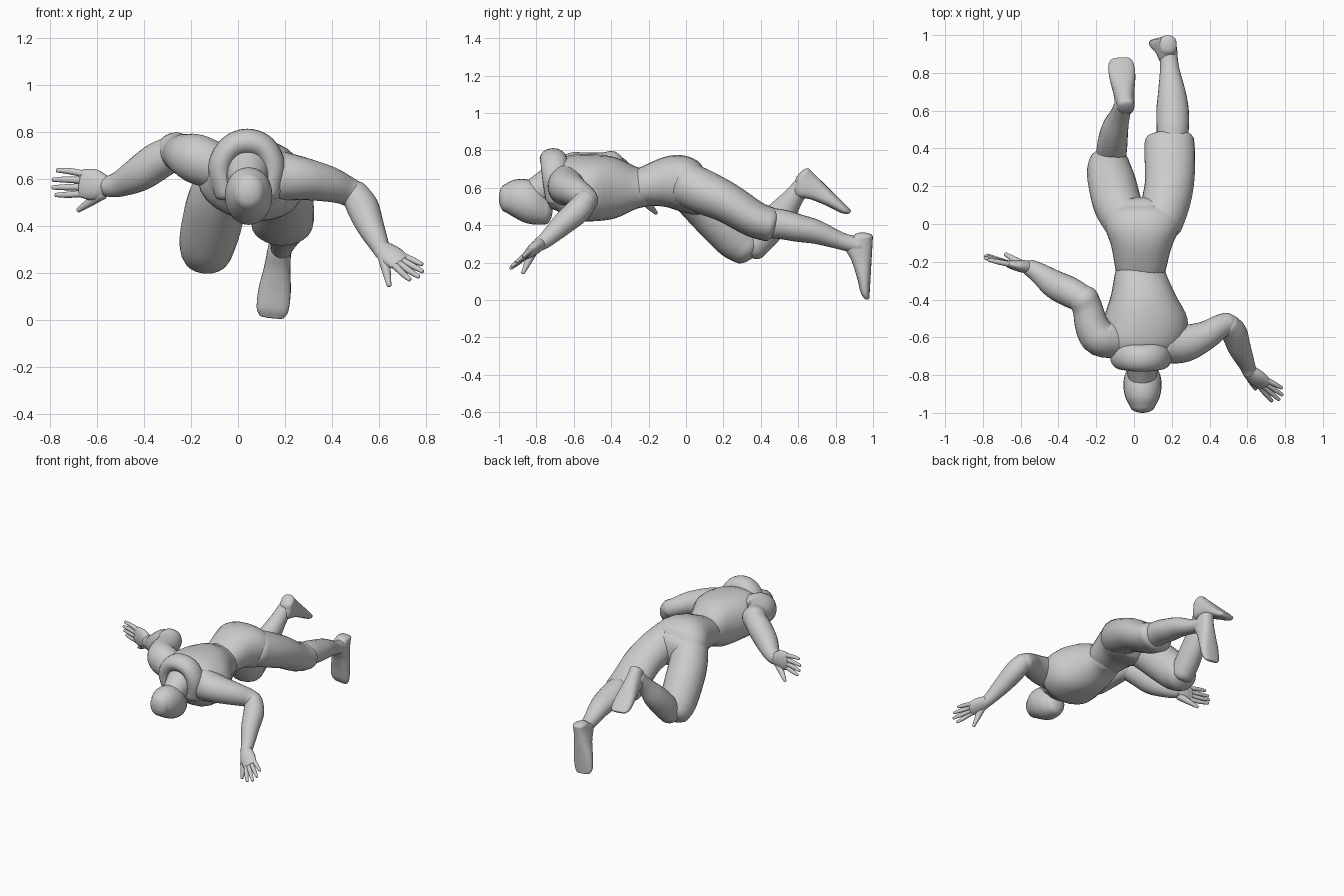
import bpy
import bmesh
import math
from mathutils import Vector as V

SIDES = 24


def spline(rows, steps=4):
    """Catmull-Rom resampling of rows of equal length."""
    out = []
    for i in range(len(rows) - 1):
        p0, p1 = rows[max(i - 1, 0)], rows[i]
        p2, p3 = rows[i + 1], rows[min(i + 2, len(rows) - 1)]
        for s in range(steps):
            t = s / steps
            out.append([0.5 * (2 * b + (c - a) * t + (2 * a - 5 * b + 4 * c - d) * t * t
                               + (3 * b - a - 3 * c + d) * t ** 3)
                        for a, b, c, d in zip(p0, p1, p2, p3)])
    out.append(list(rows[-1]))
    return out


def loft(name, rows, side, axis=None, cap=0.6, power=2.0):
    """Skin of rounded sections. Each row is x, y, z, half width along side, half depth."""
    rows = spline([r if len(r) == 5 else (*r, r[3]) for r in rows])
    pts = [V(r[:3]) for r in rows]
    n = len(pts)
    rings = []
    for i, r in enumerate(rows):
        t = V(axis) if axis else pts[min(i + 1, n - 1)] - pts[max(i - 1, 0)]
        rings.append((pts[i], t.normalized(), r[3], r[4]))

    def dome(ring, sign):
        p, t, a, b = ring
        res = []
        for deg in (25, 50, 70, 84):
            s, c = math.sin(math.radians(deg)), math.cos(math.radians(deg))
            res.append((p + t * (sign * s * cap * min(a, b)), t, a * c, b * c))
        return res

    rings = dome(rings[0], -1)[::-1] + rings + dome(rings[-1], 1)
    bm = bmesh.new()
    loops = []
    for p, t, a, b in rings:
        u = V(side)
        u = (u - t * u.dot(t)).normalized()
        w = t.cross(u)
        loop = []
        for k in range(SIDES):
            ang = 2 * math.pi * k / SIDES
            c, s = math.cos(ang), math.sin(ang)
            c = math.copysign(abs(c) ** (2 / power), c)
            s = math.copysign(abs(s) ** (2 / power), s)
            loop.append(bm.verts.new(p + u * (a * c) + w * (b * s)))
        loops.append(loop)
    for l0, l1 in zip(loops, loops[1:]):
        for k in range(SIDES):
            j = (k + 1) % SIDES
            bm.faces.new((l0[k], l0[j], l1[j], l1[k]))
    bm.faces.new(loops[0][::-1])
    bm.faces.new(loops[-1])
    bmesh.ops.recalc_face_normals(bm, faces=bm.faces)
    me = bpy.data.meshes.new(name)
    bm.to_mesh(me)
    bm.free()
    for f in me.polygons:
        f.use_smooth = True
    ob = bpy.data.objects.new(name, me)
    bpy.context.collection.objects.link(ob)
    return ob


def foot(name, heel, toe, normal):
    """Foot from heel to toe; normal points out of the sole."""
    heel, toe = V(heel), V(toe)
    d = toe - heel
    n = V(normal)
    n = (n - d * n.dot(d) / d.length_squared).normalized()
    rows = []
    for t, thick, half in ((0.03, 0.1, 0.045), (0.17, 0.155, 0.05), (0.4, 0.11, 0.057),
                           (0.65, 0.075, 0.069), (0.88, 0.05, 0.068), (0.97, 0.03, 0.052)):
        rows.append((*(heel + d * t - n * thick / 2), half, thick / 2))
    loft(name, rows, n.cross(d), axis=d, cap=0.4, power=2.5)


def hand(name, wrist, knuckle, spread, half, tips, thumb):
    """Palm, four fingers and a thumb."""
    w, k, s = V(wrist), V(knuckle), V(spread).normalized()
    m = w.lerp(k, 0.5)
    loft(name + "_palm", [(*w, 0.04, 0.034), (*m, half, 0.032), (*k, half * 0.92, 0.02)], s)
    for i, tip in enumerate(tips):
        base = k + s * half * (-0.72 + 0.48 * i)
        tip = V(tip)
        start = base.lerp(w, 0.15)
        loft(f"{name}_finger_{i + 1}", [(*start, 0.015), (*base.lerp(tip, 0.5), 0.0135),
                                        (*tip, 0.009)], s)
    base, tip = w.lerp(k, 0.25) - s * half * 0.5, V(thumb)
    loft(name + "_thumb", [(*base, 0.026), (*base.lerp(tip, 0.5), 0.019), (*tip, 0.01)], (0.3, 1, 0.2))


# Head and neck
loft("head", [(.045, -.965, .545, .066, .075), (.045, -.92, .543, .09, .1),
              (.045, -.86, .53, .101, .117), (.045, -.80, .515, .094, .112),
              (.045, -.75, .49, .07, .085)], (1, 0, 0), axis=(0, 1, 0), cap=.53, power=2.1)
loft("neck", [(.04, -.66, .65, .115), (.042, -.74, .61, .09), (.045, -.84, .56, .07)], (1, 0, 0))

# Raised neck muscle that arches round the back of the neck
loft("neck_muscle", [(-.05, -.69, .54, .06, .05), (-.075, -.70, .65, .068, .052),
                     (-.03, -.705, .73, .072, .055), (.04, -.71, .755, .072, .057),
                     (.11, -.705, .73, .072, .055), (.15, -.70, .65, .068, .052),
                     (.13, -.69, .54, .06, .05)], (0, 1, 0))

# Torso, rolled a little to one side
loft("chest", [(.04, -.69, .61, .17, .13), (.05, -.62, .60, .222, .17), (.062, -.5, .60, .222, .175),
               (.05, -.38, .60, .172, .162), (.035, -.27, .60, .138, .112), (.035, -.22, .60, .125, .1)],
     (1, 0, -.2), axis=(0, 1, 0), power=2.2)
loft("pelvis", [(.035, -.25, .605, .132, .102), (.04, -.12, .632, .16, .132), (.045, -.02, .622, .198, .152),
                (.05, .06, .6, .2, .145), (.05, .1, .585, .17, .11)],
     (1, 0, 0), axis=(0, 1, 0), cap=.4, power=2.2)

# Outstretched leg
loft("straight_thigh", [(.135, 0, .62, .12), (.165, .1, .575, .128, .118), (.188, .22, .52, .13, .108),
                        (.19, .36, .435, .134, .098), (.187, .45, .403, .13, .092)], (1, 0, 0), cap=.45)
loft("straight_shin", [(.2, .42, .41, .08), (.205, .5, .407, .085, .08), (.204, .6, .385, .086, .074),
                       (.2, .7, .363, .073, .064), (.188, .83, .315, .05, .046),
                       (.182, .93, .29, .046, .045)], (1, 0, 0))
foot("straight_foot", (.182, 1.0, .35), (.142, .98, 0), (0, 1, 0))

# Bent leg
loft("bent_thigh", [(-.04, .01, .6, .12), (-.085, .1, .51, .128, .125), (-.112, .2, .405, .128, .125),
                    (-.13, .275, .325, .12, .118), (-.134, .325, .28, .108, .1)], (1, 0, 0), cap=.6)
loft("bent_shin", [(-.12, .35, .28, .078), (-.115, .42, .36, .08, .085), (-.1, .505, .455, .07, .08),
                   (-.075, .575, .55, .054, .055), (-.055, .635, .625, .047, .048)], (1, 0, 0))
foot("bent_foot", (-.042, .65, .71), (-.072, .888, .475), (0, .7, .7))

# Arm reaching forward
loft("front_upper_arm", [(.17, -.64, .61, .11, .1), (.27, -.632, .60, .092, .098), (.38, -.59, .578, .077),
                         (.45, -.545, .553, .064), (.495, -.528, .53, .06)], (0, 0, 1), cap=.8)
loft("front_forearm", [(.495, -.53, .54, .058), (.53, -.575, .48, .068), (.56, -.66, .405, .06),
                       (.598, -.745, .325, .043), (.612, -.785, .298, .037)], (1, 0, 0))
hand("front_hand", (.61, -.78, .30), (.69, -.85, .245), (.4, .62, .67), .052,
     [(.73, -.937, .17), (.768, -.93, .182), (.785, -.905, .205), (.782, -.868, .235)],
     (.643, -.872, .145))

# Arm swept back
loft("back_upper_arm", [(-.09, -.61, .65, .1), (-.18, -.6, .685, .105, .1), (-.222, -.54, .7, .09),
                        (-.245, -.45, .708, .08), (-.268, -.395, .718, .08)], (0, 0, 1), cap=.8)
loft("back_forearm", [(-.265, -.4, .715, .072), (-.34, -.36, .675, .08), (-.42, -.32, .62, .075),
                      (-.5, -.262, .578, .056), (-.555, -.23, .565, .044)], (0, 0, 1))
hand("back_hand", (-.55, -.23, .565), (-.665, -.212, .58), (0, 0, 1), .066,
     [(-.775, -.165, .53), (-.788, -.17, .562), (-.787, -.18, .595), (-.77, -.19, .635)],
     (-.68, -.16, .465))
